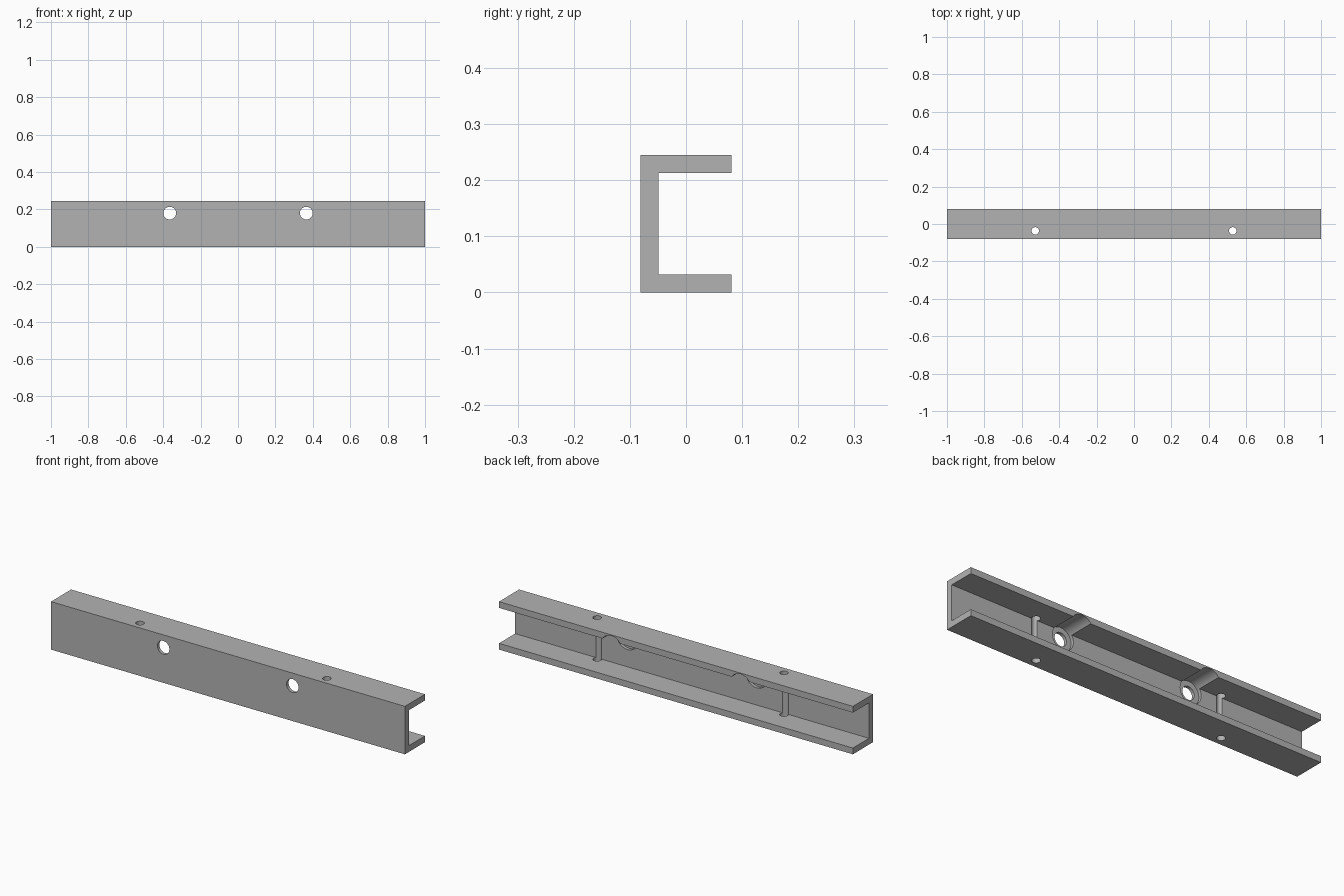
import bpy
import bmesh
from math import pi

default = bpy.data.objects.get("Cube")
if default:
    bpy.data.objects.remove(default)

HALF_DEPTH, HEIGHT, WALL = 0.081, 0.245, 0.032
BOLT_X, BOLT_Z = 0.365, 0.18
PIN_X, PIN_Y = 0.528, -0.037

grey = bpy.data.materials.new("plain grey")
grey.use_nodes = True
grey.diffuse_color = (0.45, 0.45, 0.45, 1)
grey.node_tree.nodes["Principled BSDF"].inputs["Base Color"].default_value = grey.diffuse_color


def make_channel():
    # C-shaped profile, open to the back, extruded along x
    inner = -HALF_DEPTH + WALL
    profile = [(-HALF_DEPTH, 0), (HALF_DEPTH, 0), (HALF_DEPTH, WALL), (inner, WALL),
               (inner, HEIGHT - WALL), (HALF_DEPTH, HEIGHT - WALL),
               (HALF_DEPTH, HEIGHT), (-HALF_DEPTH, HEIGHT)]
    bm = bmesh.new()
    face = bm.faces.new([bm.verts.new((-1, y, z)) for y, z in profile])
    end = bmesh.ops.extrude_face_region(bm, geom=[face])["geom"]
    bmesh.ops.translate(bm, vec=(2, 0, 0),
                        verts=[v for v in end if isinstance(v, bmesh.types.BMVert)])
    bmesh.ops.recalc_face_normals(bm, faces=bm.faces)
    mesh = bpy.data.meshes.new("channel_rail")
    bm.to_mesh(mesh)
    bm.free()
    obj = bpy.data.objects.new("channel_rail", mesh)
    bpy.context.collection.objects.link(obj)
    mesh.materials.append(grey)
    return obj


def drill(target, name, radius, length, location, along_y):
    bpy.ops.mesh.primitive_cylinder_add(vertices=48, radius=radius, depth=length,
                                        location=location,
                                        rotation=(pi / 2 if along_y else 0, 0, 0))
    cutter = bpy.context.object
    cutter.name = name
    cutter.data.materials.append(grey)
    mod = target.modifiers.new(name, "BOOLEAN")
    mod.operation, mod.solver, mod.object = "DIFFERENCE", "EXACT", cutter
    bpy.context.view_layer.objects.active = target
    bpy.ops.object.modifier_apply(modifier=name)
    bpy.data.objects.remove(cutter)


rail = make_channel()
for side, s in (("left", 1), ("right", -1)):
    # Bolt hole through the web
    drill(rail, side + "_bolt_hole", 0.034, 0.5, (s * BOLT_X, 0, BOLT_Z), True)
    # Counterbore from the back, grooving the upper flange
    drill(rail, side + "_counterbore", 0.06, 0.4,
          (s * BOLT_X, -HALF_DEPTH + WALL / 2 + 0.2, BOLT_Z), True)
    # Pin hole through both flanges, grooving the web
    drill(rail, side + "_pin_hole", 0.02, 0.6, (s * PIN_X, PIN_Y, HEIGHT / 2), False)

bpy.ops.object.select_all(action="DESELECT")
rail.select_set(True)
bpy.context.view_layer.objects.active = rail
bpy.ops.object.shade_smooth_by_angle()
